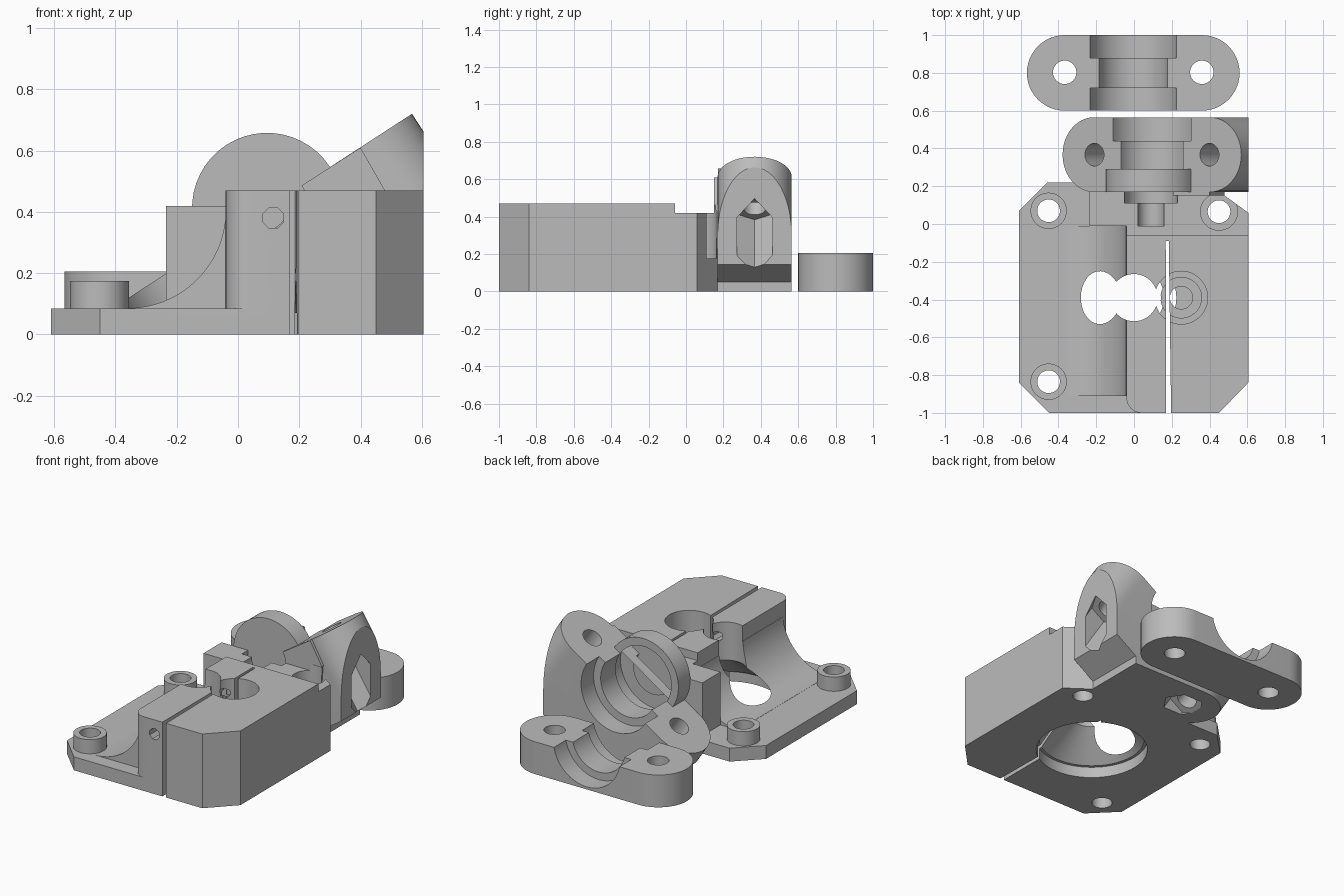
import bpy, bmesh
from math import cos, sin, radians
from mathutils import Matrix

if "Cube" in bpy.data.objects:
    bpy.data.objects.remove(bpy.data.objects["Cube"], do_unlink=True)

grey = bpy.data.materials.new("plastic_grey")
grey.use_nodes = True
grey.diffuse_color = (0.5, 0.5, 0.5, 1)
grey.node_tree.nodes["Principled BSDF"].inputs["Base Color"].default_value = (0.5, 0.5, 0.5, 1)

# Slanted frame of the mount: its flat face is tilted and runs along y
TILT = Matrix.Translation((0.095, 0.367, 0.413)) @ Matrix.Rotation(radians(-33), 4, 'Y')


def finish(bm, name, matrix):
    bmesh.ops.recalc_face_normals(bm, faces=bm.faces)
    if matrix:
        bm.transform(matrix)
    mesh = bpy.data.meshes.new(name)
    bm.to_mesh(mesh)
    bm.free()
    ob = bpy.data.objects.new(name, mesh)
    bpy.context.collection.objects.link(ob)
    return ob


def prism(name, points, lo, hi, axis='z', matrix=None):
    """Extrude a 2D outline along z (outline in xy) or y (outline in xz)."""
    def place(p, w):
        return (p[0], p[1], w) if axis == 'z' else (p[0], w, p[1])
    bm = bmesh.new()
    a = [bm.verts.new(place(p, lo)) for p in points]
    b = [bm.verts.new(place(p, hi)) for p in points]
    bm.faces.new(a)
    bm.faces.new(b)
    n = len(points)
    for i in range(n):
        bm.faces.new((a[i], a[(i + 1) % n], b[(i + 1) % n], b[i]))
    return finish(bm, name, matrix)


def arc(cx, cy, r, start, end, n=24):
    angles = [radians(start + (end - start) * i / n) for i in range(n + 1)]
    return [(cx + r * cos(t), cy + r * sin(t)) for t in angles]


def rod(u, v, r, lo, hi, axis='z', sides=48, matrix=None, top=None, turn=0):
    """Cylinder or cone along z (centre u, v in xy) or y (centre in xz)."""
    bm = bmesh.new()
    bmesh.ops.create_cone(bm, cap_ends=True, segments=sides, radius1=r,
                          radius2=r if top is None else top, depth=hi - lo)
    spin = Matrix.Rotation(radians(turn), 4, 'Z')
    if axis == 'z':
        m = Matrix.Translation((u, v, (lo + hi) / 2)) @ spin
    else:
        m = Matrix.Translation((u, (lo + hi) / 2, v)) @ Matrix.Rotation(radians(90), 4, 'X') @ spin
    bm.transform(m)
    return finish(bm, "cutter", matrix)


def combine(ob, other, operation):
    mod = ob.modifiers.new("combine", 'BOOLEAN')
    mod.operation, mod.solver, mod.object = operation, 'EXACT', other
    bpy.context.view_layer.update()
    result = bpy.data.meshes.new_from_object(
        ob.evaluated_get(bpy.context.evaluated_depsgraph_get()))
    ob.modifiers.clear()
    ob.data = result
    bpy.data.objects.remove(other, do_unlink=True)


def add(ob, *others):
    for o in others:
        combine(ob, o, 'UNION')


def cut(ob, *others):
    for o in others:
        combine(ob, o, 'DIFFERENCE')


def stadium(half, r):
    return arc(half, 0, r, -90, 90) + arc(-half, 0, r, 90, 270)


def dress(ob):
    ob.data.materials.clear()
    ob.data.materials.append(grey)
    bpy.ops.object.select_all(action='DESELECT')
    ob.select_set(True)
    bpy.context.view_layer.objects.active = ob
    bpy.ops.object.shade_smooth_by_angle(angle=radians(25))


# Motor plate with chamfered corners
body = prism("extruder_body", [
    (-0.61, -0.84), (-0.45, -1), (0.45, -1), (0.605, -0.84), (0.605, 0.06),
    (0.45, 0.17), (-0.1, 0.22), (-0.46, 0.22), (-0.61, 0.07)], 0, 0.085)

# Tall block, rounded on its front left corner
main = prism("main_block", arc(0.04, -0.92, 0.08, 180, 270, 10) + [
    (0.45, -1), (0.605, -0.84), (0.605, -0.06), (-0.04, -0.06)], 0, 0.47)
# Lower block behind it
rear = prism("rear_block", [
    (-0.235, -0.01), (-0.04, -0.01), (-0.04, -0.08), (0.605, -0.08),
    (0.605, 0.06), (0.45, 0.172), (-0.235, 0.172)], 0, 0.42)
# Concave web beside the tall block
web = prism("curved_web", arc(-0.36, 0.406, 0.32, 270, 354) +
            [(0.02, 0.37), (0.02, 0.03), (-0.36, 0.03)], -0.91, -0.01, 'y')
# Slanted mount, trimmed at the base and the right side
mount = prism("slanted_mount", stadium(0.366, 0.198), -1.2, 0, 'z', TILT)
trim = prism("trim", [(-0.7, 0), (0.46, 0), (0.46, 0.05), (0.605, 0.145),
                      (0.605, 1), (-0.7, 1)], 0, 0.8, 'y')
combine(mount, trim, 'INTERSECT')
# Thin wedge joining block and mount
wedge = prism("wedge", [(-0.2, 0.1), (0.45, 0.1), (0.48, 0.47), (0.4, 0.61),
                        (-0.2, 0.222)], 0.15, 0.2, 'y')
add(body, main, rear, web, mount, wedge)

# Screw bosses and screw holes
for y in (0.07, -0.835):
    add(body, rod(-0.452, y, 0.096, 0.04, 0.175))
    cut(body, rod(-0.452, y, 0.06, -0.1, 0.3))
cut(body, rod(0.45, 0.065, 0.098, 0.175, 0.46), rod(0.45, 0.065, 0.06, -0.1, 0.6))

# Idler bearing recess with a raised washer
cut(body, rod(0.25, -0.39, 0.14, 0.2, 0.6))
add(body, rod(0.25, -0.39, 0.11, 0.18, 0.215))
cut(body, rod(0.25, -0.39, 0.06, 0.145, 0.5))

# Motor boss bore, cone and drive gear hole
cut(body, rod(0, -0.39, 0.33, -0.1, 0.07, sides=64),
    rod(0, -0.39, 0.313, 0.069, 0.24, top=0.113, sides=64),
    rod(0, -0.39, 0.125, 0.18, 0.6))

# Spring slit
cut(body, prism("slit", [(0.17, -1.1), (0.198, -1.1), (0.184, -0.09), (0.168, -0.09)],
                -0.1, 0.6))

# Filament path, tube channel and flange seat
cut(body, rod(0.115, 0.38, 0.036, -1.1, 0.02, 'y', 8, turn=22.5),
    rod(0.09, 0.41, 0.07, -0.01, 0.2, 'y', 32),
    rod(0.09, 0.41, 0.14, 0.11, 0.2, 'y'))

# Stepped seat for the hot end in the slanted face
cut(body, rod(0, 0, 0.245, 0.073, 0.3, 'y', matrix=TILT),
    rod(0, 0, 0.245, -0.197, -0.077, 'y', matrix=TILT),
    rod(0, 0, 0.195, -0.1, 0.1, 'y', matrix=TILT))

# Clamp bolt holes with hexagonal nut pockets
for side in (-1, 1):
    cut(body, rod(side * 0.363, 0, 0.06, -1.2, 0.2, matrix=TILT, sides=32),
        rod(side * 0.363, 0, 0.11, -1.2, -0.2, matrix=TILT, sides=6, turn=30))
dress(body)

# Separate clamp half lying behind
clamp = prism("hot_end_clamp", stadium(0.363, 0.2), 0, 0.205, 'z',
              Matrix.Translation((-0.004, 0.8, 0)))
cut(clamp, rod(-0.004, 0.25, 0.234, 0.5, 0.72, 'y'),
    rod(-0.004, 0.25, 0.234, 0.88, 1.1, 'y'),
    rod(-0.004, 0.25, 0.186, 0.7, 0.9, 'y'),
    rod(-0.367, 0.803, 0.062, -0.1, 0.4), rod(0.359, 0.803, 0.062, -0.1, 0.4))
dress(clamp)
